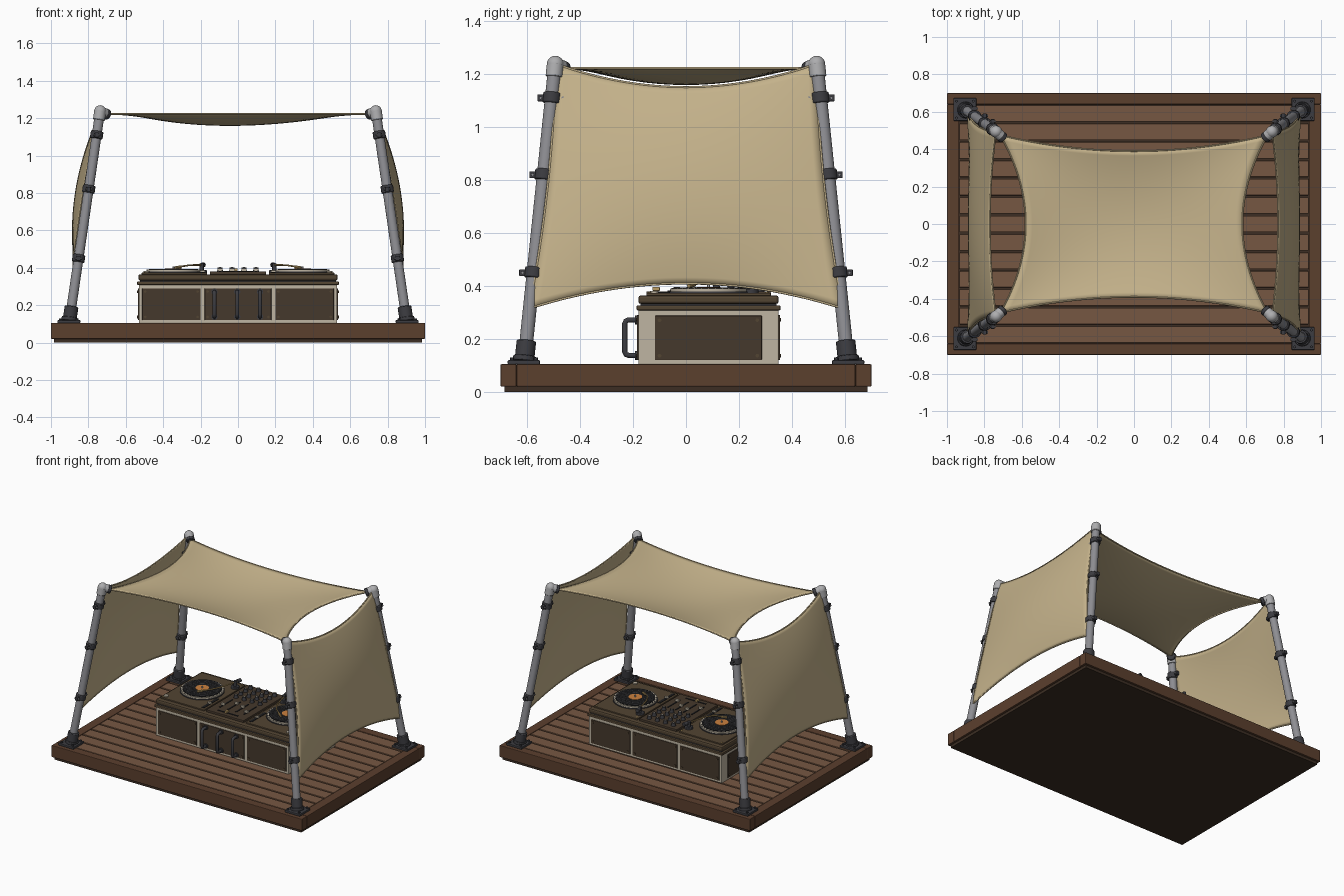
import bpy, bmesh, math
from mathutils import Vector as V

if "Cube" in bpy.data.objects:
    bpy.data.objects.remove(bpy.data.objects["Cube"])


def mat(name, r, g, b):
    m = bpy.data.materials.new(name)
    m.diffuse_color = (r, g, b, 1)
    m.use_nodes = True
    m.node_tree.nodes["Principled BSDF"].inputs["Base Color"].default_value = m.diffuse_color
    return m


WOOD = mat("dark_wood", .105, .05, .027)
PLANK = mat("plank_wood", .18, .095, .055)
UNDER = mat("underside", .045, .027, .017)
CLOTH = mat("canvas", .56, .45, .26)
STEEL = mat("steel", .27, .27, .29)
LIGHT = mat("light_steel", .42, .42, .43)
DARK = mat("dark_metal", .045, .045, .052)
CREAM = mat("cream", .52, .46, .36)
PANEL = mat("brown_panel", .06, .04, .025)
DECK = mat("deck_brown", .085, .058, .032)
BLACK = mat("vinyl", .012, .012, .013)
ORANGE = mat("label_orange", .6, .22, .05)
GOLD = mat("gold", .5, .34, .13)


def finish(name, bm, m, bevel=0, smooth=True):
    me = bpy.data.meshes.new(name)
    bm.to_mesh(me)
    bm.free()
    ob = bpy.data.objects.new(name, me)
    bpy.context.collection.objects.link(ob)
    me.materials.append(m)
    if bevel:
        b = ob.modifiers.new("bevel", 'BEVEL')
        b.width, b.segments, b.limit_method = bevel, 2, 'ANGLE'
    if smooth:
        bpy.context.view_layer.objects.active = ob
        ob.select_set(True)
        bpy.ops.object.shade_smooth_by_angle(angle=math.radians(35))
        ob.select_set(False)
    return ob


def box(name, x0, x1, y0, y1, z0, z1, m, bevel=0):
    bm = bmesh.new()
    bmesh.ops.create_cube(bm, size=1)
    for v in bm.verts:
        v.co = ((x0 + x1) / 2 + v.co.x * (x1 - x0), (y0 + y1) / 2 + v.co.y * (y1 - y0),
                (z0 + z1) / 2 + v.co.z * (z1 - z0))
    return finish(name, bm, m, bevel, False)


def rod(name, p, q, r, m, r2=None, n=24, bevel=0):
    p, q = V(p), V(q)
    bm = bmesh.new()
    bmesh.ops.create_cone(bm, cap_ends=True, segments=n, radius1=r,
                          radius2=r if r2 is None else r2, depth=(q - p).length)
    rot = (q - p).to_track_quat('Z', 'Y')
    for v in bm.verts:
        v.co = rot @ v.co + (p + q) / 2
    return finish(name, bm, m, bevel)


def tube(name, pts, r, m, cyclic=False):
    cu = bpy.data.curves.new(name, 'CURVE')
    cu.dimensions, cu.bevel_depth, cu.bevel_resolution = '3D', r, 3
    cu.use_fill_caps = True
    sp = cu.splines.new('POLY')
    sp.points.add(len(pts) - 1)
    for a, p in zip(sp.points, pts):
        a.co = (*p, 1)
    sp.use_cyclic_u = cyclic
    cu.materials.append(m)
    ob = bpy.data.objects.new(name, cu)
    bpy.context.collection.objects.link(ob)


def sail(name, f, n=32):
    # Curved cloth from f(s, t), s and t in -1..1, with a corded hem
    bm = bmesh.new()
    g = [[bm.verts.new(f(2 * i / n - 1, 2 * j / n - 1)) for j in range(n + 1)] for i in range(n + 1)]
    for i in range(n):
        for j in range(n):
            bm.faces.new((g[i][j], g[i + 1][j], g[i + 1][j + 1], g[i][j + 1]))
    bmesh.ops.recalc_face_normals(bm, faces=bm.faces)
    k = [2 * i / n - 1 for i in range(n)]
    loop = [f(a, -1) for a in k] + [f(1, a) for a in k] + [f(-a, 1) for a in k] + [f(-1, -a) for a in k]
    ob = finish(name, bm, CLOTH)
    s = ob.modifiers.new("thickness", 'SOLIDIFY')
    s.thickness, s.offset = .006, 0
    tube(name + "_hem", loop, .0045, CLOTH, True)


# Platform: underside, border boards, planks
box("platform_underside", -.985, .985, -.685, .685, 0, .03, UNDER)
box("platform_core", -.95, .95, -.65, .65, .02, .092, UNDER)
for s in (-1, 1):
    a, b = sorted((s * .7, s * .64))
    box("long_border", -1, 1, a, b, .02, .105, WOOD, .004)
    a, b = sorted((s * 1, s * .935))
    box("short_border", a, b, -.639, .639, .02, .105, WOOD, .004)
for i in range(13):
    y = (i - 6) * .0985
    box("deck_plank", -.933, .933, y - .0435, y + .0435, .06, .104, PLANK, .003)

# Four leaning poles with base plates, clamps and top elbows
for sx in (-1, 1):
    for sy in (-1, 1):
        def ax(z):
            k = (z - .11) / 1.14
            return V((sx * (.902 - .167 * k), sy * (.611 - .119 * k), z))
        cx, cy = sx * .904, sy * .612
        box("pole_base_plate", cx - .061, cx + .061, cy - .061, cy + .061, .104, .12, DARK, .004)
        for i in (-1, 1):
            for j in (-1, 1):
                x, y = cx + i * .045, cy + j * .045
                rod("plate_bolt", (x, y, .115), (x, y, .13), .008, DARK, n=6)
        rod("pole", ax(.11), ax(1.22), .026, STEEL)
        rod("pole_foot_ring", ax(.115), ax(.135), .044, DARK, bevel=.003)
        rod("pole_sleeve", ax(.12), ax(.193), .037, DARK, bevel=.004)
        for z in (.45, .82, 1.11):
            c = ax(z)
            rod("pole_clamp", ax(z - .02), ax(z + .02), .034, DARK, bevel=.005)
            for d in (-1, 1):
                e = c + V((0, d * .042, 0))
                box("clamp_lug", e.x - .011, e.x + .011, e.y - .012, e.y + .012,
                    z - .013, z + .013, DARK, .003)
                rod("clamp_bolt", e - V((.018, 0, 0)), e + V((.018, 0, 0)), .006, STEEL, n=8)
        top, tip = ax(1.237), V((sx * .695, sy * .455, 1.217))
        rod("elbow_socket", ax(1.19), top, .032, LIGHT, bevel=.003)
        bm = bmesh.new()
        bmesh.ops.create_uvsphere(bm, u_segments=24, v_segments=12, radius=.032)
        bmesh.ops.translate(bm, verts=bm.verts, vec=top)
        finish("elbow_cap", bm, LIGHT)
        rod("elbow_arm", top, top.lerp(tip, .6), .028, LIGHT)
        rod("elbow_collar", top.lerp(tip, .6), top.lerp(tip, .95), .029, DARK, bevel=.004)


# Roof and side sails
def roof(s, t):
    a, b = 1 - s * s, 1 - t * t
    return (s * (.715 - .135 * b), t * (.475 - .085 * a), 1.222 - .06 * a * b * (1 - .15 * s))


sail("roof_sail", roof)
for sx in (-1, 1):
    def side(s, t):
        a, b, k = 1 - s * s, 1 - t * t, (t + 1) / 2
        z = (.315 + .095 * a) * (1 - k) + (1.238 - .088 * a) * k
        x = .738 + (1.238 - z) / .92 * .15 + .05 * b * (.35 + .65 * a) + .018 * a * k
        return (sx * x, s * (.592 - .1 * k - .02 * b), z)
    sail("side_sail", side)
    for sy in (-1, 1):
        x, y = sx * .888, sy * .592
        rod("sail_tie", (x, y, .315), (sx * .857, sy * .577, .43), .004, DARK, n=8)

# Console cabinet with panels, bolts and handles
box("cabinet", -.53, .53, -.18, .35, .104, .312, CREAM, .004)
for x0, x1 in ((-.512, -.2), (-.178, .178), (.2, .512)):
    for y, d in ((-.18, -1), (.35, 1)):
        a, b = sorted((y - d * .01, y + d * .005))
        box("cabinet_panel", x0, x1, a, b, .12, .29, PANEL, .002)
        for x in (x0 + .016, x1 - .016):
            for z in (.137, .273):
                rod("panel_bolt", (x, y, z), (x, y + d * .009, z), .007, DECK, n=10)
for sx in (-1, 1):
    a, b = sorted((sx * .52, sx * .535))
    box("end_panel", a, b, -.117, .286, .12, .288, PANEL, .002)
    for y in (-.1, .269):
        for z in (.137, .271):
            rod("panel_bolt", (sx * .53, y, z), (sx * .54, y, z), .007, DECK, n=10)
for x in (-.126, -.004, .118):
    tube("front_handle", [(x, -.18, .138), (x, -.217, .138), (x, -.227, .142), (x, -.231, .152),
                          (x, -.231, .258), (x, -.227, .268), (x, -.217, .272), (x, -.18, .272)],
         .0105, DARK)
    for z in (.138, .272):
        rod("handle_foot", (x, -.183, z), (x, -.193, z), .017, DARK, n=16)

# Worktop
box("worktop_lip", -.54, .54, -.187, .357, .308, .327, DECK, .005)
box("worktop_seam", -.525, .525, -.172, .342, .32, .335, DARK)
box("worktop", -.533, .533, -.18, .35, .332, .365, DECK, .01)

# Turntables, mirrored left and right
for s in (-1, 1):
    cx, cy = s * .345, .085
    def P(x, y, z):
        return (s * x, y, z)
    a, b = sorted((s * .515, s * .165))
    box("turntable_plinth", a, b, -.15, .32, .36, .374, DECK, .004)
    for name, z0, z1, r, m in (("platter_base", .37, .38, .147, DARK), ("platter_rim", .378, .39, .143, CREAM),
                               ("record", .386, .394, .13, BLACK), ("record_label", .39, .396, .045, ORANGE),
                               ("spindle", .39, .408, .005, LIGHT)):
        rod(name, (cx, cy, z0), (cx, cy, z1), r, m, n=64)
    for r in (.065, .085, .105, .122):
        tube("record_groove", [(cx + r * math.cos(i * math.pi / 24), cy + r * math.sin(i * math.pi / 24), .3935)
                               for i in range(48)], .0012, DARK, True)
    for i in range(32):
        w = i * math.pi / 16
        x, y = cx + .1365 * math.cos(w), cy + .1365 * math.sin(w)
        rod("strobe_dot", (x, y, .388), (x, y, .3915), .004, DARK, n=6)
    rod("tonearm_base", P(.195, .245, .37), P(.195, .245, .388), .028, DARK, bevel=.003)
    rod("tonearm_pivot", P(.195, .245, .385), P(.195, .245, .424), .012, DARK)
    tube("tonearm", [P(.19, .275, .415), P(.195, .245, .415), P(.23, .12, .415), P(.265, .06, .413),
                     P(.315, .025, .405)], .0045, GOLD)
    rod("tonearm_weight", P(.185, .292, .415), P(.191, .262, .415), .013, DARK)
    rod("tonearm_head", P(.305, .032, .405), P(.335, .01, .4), .008, GOLD, n=8)
    a, b = sorted((s * .18, s * .2))
    box("pitch_slot", a, b, -.13, .04, .372, .377, BLACK)
    box("pitch_slider", a - .003, b + .003, -.06, -.045, .375, .387, CREAM, .002)
    rod("start_button", P(.49, -.12, .372), P(.49, -.12, .382), .016, CREAM)
    for x, y in ((.5, .305), (.18, .305), (.5, -.138)):
        rod("plinth_screw", P(x, y, .37), P(x, y, .377), .006, GOLD, n=8)

# Central mixer: knobs, channel faders and crossfader
box("mixer_body", -.15, .15, -.15, .32, .36, .38, PANEL, .004)
for i in range(4):
    x = -.096 + .064 * i
    for y in (.28, .225, .17, .115):
        rod("mixer_knob", (x, y, .378), (x, y, .402), .016, DARK, .012, n=16)
        rod("knob_cap", (x, y, .4), (x, y, .404), .006, CREAM, n=10)
    box("fader_slot", x - .005, x + .005, -.07, .075, .378, .383, BLACK)
    y = (-.03, .03, .01, -.04)[i]
    box("fader_cap", x - .014, x + .014, y - .008, y + .008, .382, .396, CREAM, .002)
box("crossfader_slot", -.08, .08, -.118, -.108, .378, .383, BLACK)
box("crossfader_cap", -.018, -.002, -.127, -.099, .382, .396, GOLD, .002)
